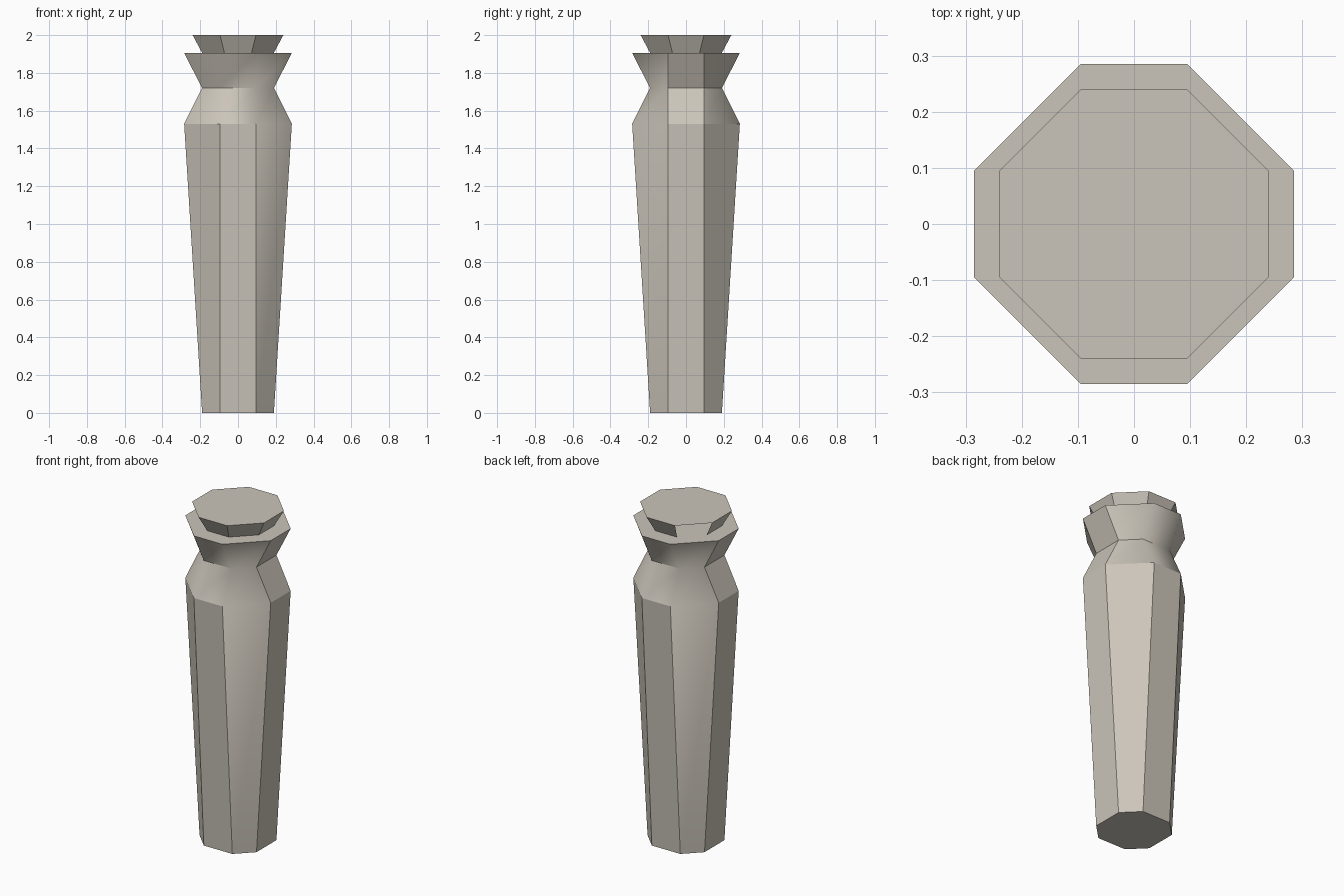
import bpy, bmesh

cube = bpy.data.objects.get("Cube")
if cube:
    bpy.data.objects.remove(cube, do_unlink=True)

stone = bpy.data.materials.new("warm_grey_stone")
stone.use_nodes = True
COLOUR = (0.60, 0.56, 0.49, 1)
stone.diffuse_color = COLOUR
stone.node_tree.nodes["Principled BSDF"].inputs["Base Color"].default_value = COLOUR


def octagon(r, h):
    """Corners of an octagon with flat sides at distance r, half width h."""
    return [(h, -r), (r, -h), (r, h), (h, r), (-h, r), (-r, h), (-r, -h), (-h, -r)]


def stack(name, rings, smooth_rule=None, open_side=None):
    """Bridge octagon rings of (z, r, h) from bottom to top and cap both ends."""
    bm = bmesh.new()
    loops = [[bm.verts.new((x, y, z)) for x, y in octagon(r, h)] for z, r, h in rings]
    bm.faces.new(loops[0][::-1])
    bm.faces.new(loops[-1])
    for low, high in zip(loops, loops[1:]):
        for i in range(8):
            j = (i + 1) % 8
            if i != open_side:
                bm.faces.new((low[i], low[j], high[j], high[i]))
    for f in bm.faces:
        f.smooth = smooth_rule is not None
    for e in bm.edges:
        e.smooth = bool(smooth_rule and smooth_rule(e))
    mesh = bpy.data.meshes.new(name)
    bm.to_mesh(mesh)
    bm.free()
    mesh.materials.append(stone)
    obj = bpy.data.objects.new(name, mesh)
    bpy.context.collection.objects.link(obj)
    return obj


SHOULDER = 1.53
NECK = 1.72
RIM = 1.905


def soft_edge(edge):
    """Soft corners above the shoulder at front and back, and on two diagonals."""
    a, b = (v.co for v in edge.verts)
    mid = (a + b) / 2
    if abs(a.z - b.z) > 0.01:
        return mid.z > SHOULDER and abs(mid.y) > abs(mid.x)
    diagonal = abs(mid.x) > 0.05 and abs(mid.y) > 0.05
    return diagonal and mid.x * mid.y < 0 and 1 < mid.z < RIM - 0.01


# Tapered shaft, shoulder, neck and flared collar
stack("tapered_post", [(0, 0.19, 0.095), (SHOULDER, 0.285, 0.095),
                       (NECK, 0.19, 0.095), (RIM, 0.285, 0.095)], soft_edge)

# Flared cap, open on its back left-hand diagonal
stack("flared_cap", [(RIM + 0.001, 0.19, 0.072), (2.0, 0.24, 0.095)], open_side=4)
